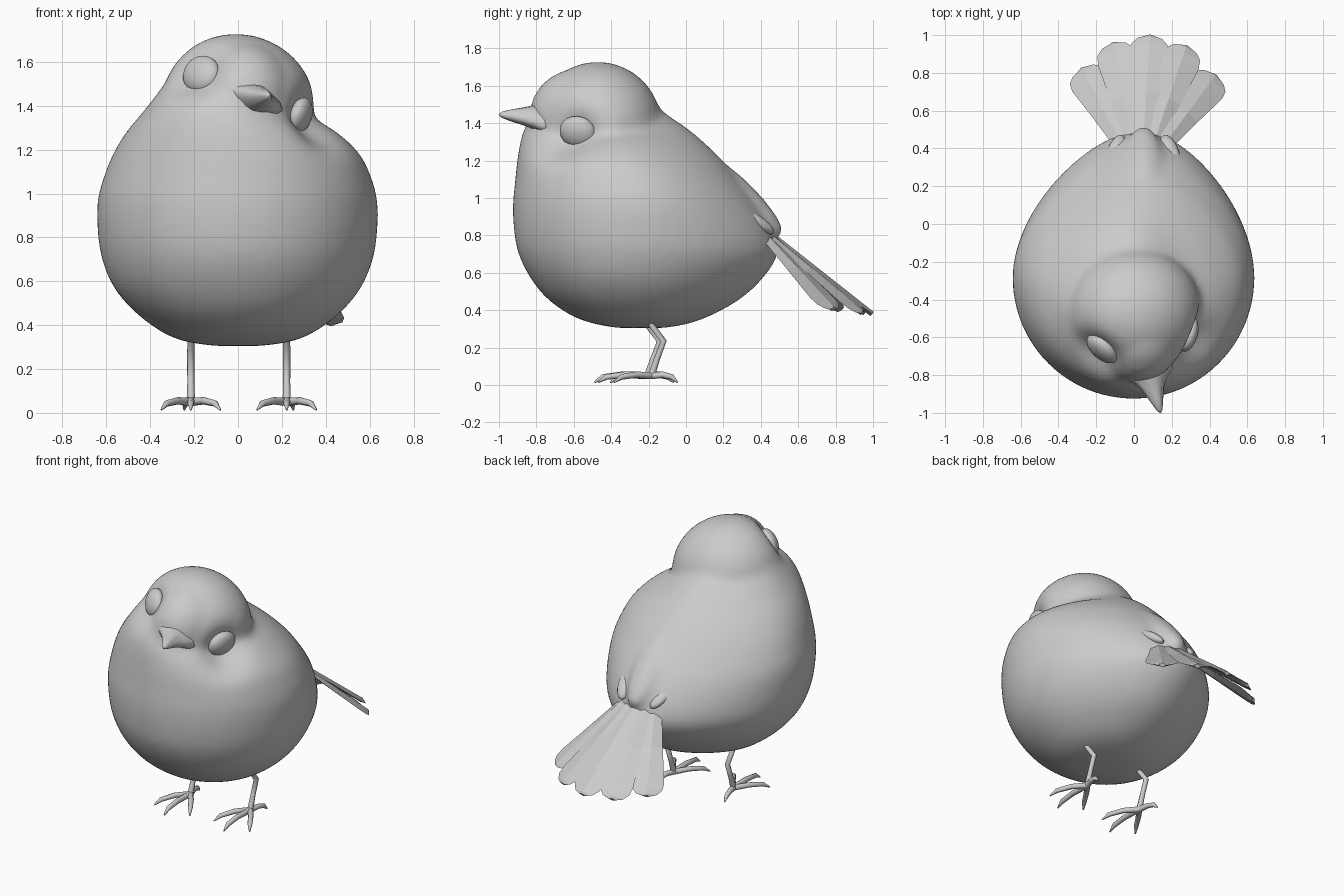
import bpy, bmesh
from math import sin, cos, pi, exp
from mathutils import Vector as V, Matrix

if "Cube" in bpy.data.objects:
    bpy.data.objects.remove(bpy.data.objects["Cube"])


def finish(name, bm):
    bmesh.ops.recalc_face_normals(bm, faces=bm.faces)
    for f in bm.faces:
        f.smooth = True
    me = bpy.data.meshes.new(name)
    bm.to_mesh(me)
    bm.free()
    ob = bpy.data.objects.new(name, me)
    bpy.context.collection.objects.link(ob)
    return ob


def loft(bm, rings):
    rows = [[bm.verts.new(p) for p in r] for r in rings]
    n = len(rows[0])
    for a, b in zip(rows, rows[1:]):
        for i in range(n):
            j = (i + 1) % n
            bm.faces.new((a[i], a[j], b[j], b[i]))
    bm.faces.new(rows[0][::-1])
    bm.faces.new(rows[-1])


def frame(normal, hint):
    """Three perpendicular axes, the first along normal."""
    a = V(normal).normalized()
    b = (V(hint) - a * V(hint).dot(a)).normalized()
    return a, b, a.cross(b)


def ellipsoid(bm, centre, axes, radii, seg=32):
    m = Matrix.Translation(centre) @ Matrix(axes).transposed().to_4x4() @ Matrix.Diagonal((*radii, 1))
    bmesh.ops.create_uvsphere(bm, u_segments=seg, v_segments=seg // 2, radius=1, matrix=m)


def refine(rows, n=4):
    """Catmull-Rom rows between the given ones."""
    out = []
    for i in range(len(rows) - 1):
        a, b, c, d = (rows[min(max(i + k, 0), len(rows) - 1)] for k in (-1, 0, 1, 2))
        for t in (k / n for k in range(n)):
            out.append([q + 0.5 * t * (r - p + t * (2 * p - 5 * q + 4 * r - s + t * (3 * (q - r) + s - p)))
                        for p, q, r, s in zip(a, b, c, d)])
    return out + [rows[-1]]


# Tilted, slightly turned head frame: forward, sideways, up
fwd, side, up = frame((0.2, -0.97, 0.05), (0.908, 0.19, -0.375))
if up.z < 0:
    up = -up
head_c = V((0.005, -0.47, 1.39))
# Eyes: centre and facing direction
eyes = {"left_eye": (V((-0.168, -0.66, 1.543)), (fwd * 0.6 - side * 0.8).normalized()),
        "right_eye": (V((0.283, -0.578, 1.352)), (fwd * 0.4 + side * 0.9).normalized())}

# Body: horizontal slices (z, left, right, front, back, widest y)
slices = [
    (0.305, -0.10, 0.10, -0.36, -0.12, -0.25), (0.325, -0.24, 0.24, -0.48, 0.00, -0.25),
    (0.37, -0.35, 0.35, -0.61, 0.13, -0.25), (0.46, -0.47, 0.47, -0.74, 0.29, -0.26),
    (0.57, -0.565, 0.56, -0.83, 0.41, -0.27), (0.70, -0.62, 0.615, -0.895, 0.49, -0.27),
    (0.83, -0.64, 0.635, -0.92, 0.465, -0.28), (0.97, -0.64, 0.635, -0.925, 0.385, -0.29),
    (1.08, -0.61, 0.605, -0.915, 0.30, -0.31), (1.18, -0.57, 0.555, -0.905, 0.215, -0.34),
    (1.28, -0.51, 0.45, -0.89, 0.115, -0.38), (1.37, -0.435, 0.31, -0.865, 0.01, -0.43),
    (1.46, -0.365, 0.22, -0.81, -0.12, -0.46), (1.57, -0.285, 0.12, -0.67, -0.25, -0.47)]
rings = []
for z, xl, xr, yf, yb, yc in refine(slices):
    ring = []
    for k in range(64):
        c, s = cos(2 * pi * k / 64), sin(2 * pi * k / 64)
        x = (xl + xr) / 2 + (xr - xl) / 2 * c
        back = max(s, 0) ** 2
        x = x * (1 - 0.22 * back) + 0.035 * back
        ring.append(V((x, yc + s * (yb - yc if s > 0 else yc - yf), z)))
    rings.append(ring)
bm = bmesh.new()
loft(bm, rings)
ellipsoid(bm, head_c, (side, fwd, up), (0.358, 0.34, 0.335), 72)
# Forehead
ellipsoid(bm, (0.01, -0.58, 1.435), (side, fwd, up), (0.24, 0.26, 0.26), 56)
# Rump lobe over the tail root
ellipsoid(bm, (0.05, 0.325, 1.005), frame((0, 0.69, -0.72), (1, 0, 0)), (0.28, 0.10, 0.06), 24)
# Eye sockets, and the hollow of the cheek under the lowered eye
dents = [(p + n * 0.03, n, 0.07, 0.12) for p, n in eyes.values()]
dents.append((V((0.33, -0.63, 1.27)), V((0.75, -0.4, 0.5)).normalized(), 0.06, 0.12))
for c, n, depth, r in dents:
    for v in bm.verts:
        v.co -= n * depth * exp(-((v.co - c).length / r) ** 2)
body = finish("body_and_head", bm)
rm = body.modifiers.new("merge", 'REMESH')
rm.mode = 'VOXEL'
rm.voxel_size = 0.022
rm.use_smooth_shade = True
sm = body.modifiers.new("soften", 'SMOOTH')
sm.factor = 0.5
sm.iterations = 12

# Side coverts beside the tail root
for name, p, sx in (("left_covert", (-0.095, 0.375, 0.875), -1), ("right_covert", (0.19, 0.375, 0.875), 1)):
    bm = bmesh.new()
    ellipsoid(bm, p, frame((-0.25 * sx, 0.75, -0.5), (1, 0.3 * sx, 0)), (0.12, 0.05, 0.035), 16)
    finish(name, bm)

# Eyes
for name, (p, n) in eyes.items():
    bm = bmesh.new()
    ellipsoid(bm, p, frame(n, fwd), (0.05, 0.1, 0.088), 24)
    finish(name, bm)

# Beak: wide base with hollow sides, drawn to a point
base, tip = V((0.075, -0.785, 1.43)), V((0.14, -1.0, 1.447))
rings = []
for t, w, h in ((-0.25, 0.14, 0.07), (0.02, 0.14, 0.07), (0.2, 0.095, 0.06), (0.42, 0.062, 0.048),
                (0.7, 0.037, 0.034), (0.92, 0.018, 0.018), (1.0, 0.004, 0.004)):
    c = base.lerp(tip, t)
    ring = []
    for k in range(12):
        ca, sa = cos(2 * pi * k / 12), sin(2 * pi * k / 12)
        ring.append(c + side * w * ca * abs(ca) ** 0.4 + up * h * sa * abs(sa) ** 0.2)
    rings.append(ring)
bm = bmesh.new()
loft(bm, rings)
finish("beak", bm)

# Tail: five overlapping round-ended feathers in a drooping fan
ends = [V(p) for p in ((-0.275, 0.82, 0.40), (-0.11, 0.955, 0.385), (0.085, 0.995, 0.38),
                       (0.275, 0.94, 0.385), (0.43, 0.785, 0.405))]
profile = ((0.0, 0.035), (0.5, 0.072), (0.85, 0.102), (0.93, 0.095), (0.98, 0.065), (1.0, 0.025))
for i, end in enumerate(ends):
    root = V((0.045 + 0.042 * (i - 2), 0.38, 0.865 - 0.012 * abs(i - 2)))
    along = end - root
    across = (ends[min(i + 1, 4)] - ends[max(i - 1, 0)]).normalized()
    across = (across - along * across.dot(along) / along.length_squared).normalized()
    nrm = across.cross(along).normalized()
    bm = bmesh.new()
    rings = []
    for t, w in profile:
        c = root + along * t
        th = 0.014
        rings.append([c - across * w, c - nrm * th, c + across * w, c + nrm * th])
    loft(bm, rings)
    ob = finish("tail_feather_%d" % (i + 1), bm)
    for poly in ob.data.polygons:
        poly.use_smooth = False

# Legs and feet: tapered tubes
toes = [[(0, 0), (0.0, -0.14), (0.0, -0.24), (0.0, -0.285)],
        [(0, 0), (0.06, -0.08), (0.11, -0.16), (0.135, -0.20)],
        [(0, 0), (-0.06, -0.08), (-0.11, -0.16), (-0.135, -0.20)],
        [(0, 0), (0.015, 0.06), (0.025, 0.11), (0.03, 0.14)]]


def add_spline(cu, pts, radii):
    sp = cu.splines.new('POLY')
    sp.points.add(len(pts) - 1)
    for q, p, r in zip(sp.points, pts, radii):
        q.co = (*p, 1)
        q.radius = r
    sp.use_smooth = True


for name, s, x, y in (("left_leg", -1, -0.215, -0.205), ("right_leg", 1, 0.222, -0.185)):
    cu = bpy.data.curves.new(name, 'CURVE')
    cu.dimensions = '3D'
    cu.bevel_depth = 0.02
    cu.bevel_resolution = 2
    cu.use_fill_caps = True
    add_spline(cu, [(x, y - 0.03, 0.40), (x, y + 0.0, 0.32), (x, y + 0.065, 0.235),
                    (x, y + 0.03, 0.14), (x, y, 0.05)], (0.8, 0.8, 0.85, 0.8, 0.95))
    for toe in toes:
        pts = [(x + s * px, y + py, z) for (px, py), z in zip(toe, (0.05, 0.055, 0.043, 0.014))]
        add_spline(cu, pts, (0.95, 0.85, 0.75, 0.2))
    bpy.context.collection.objects.link(bpy.data.objects.new(name, cu))
